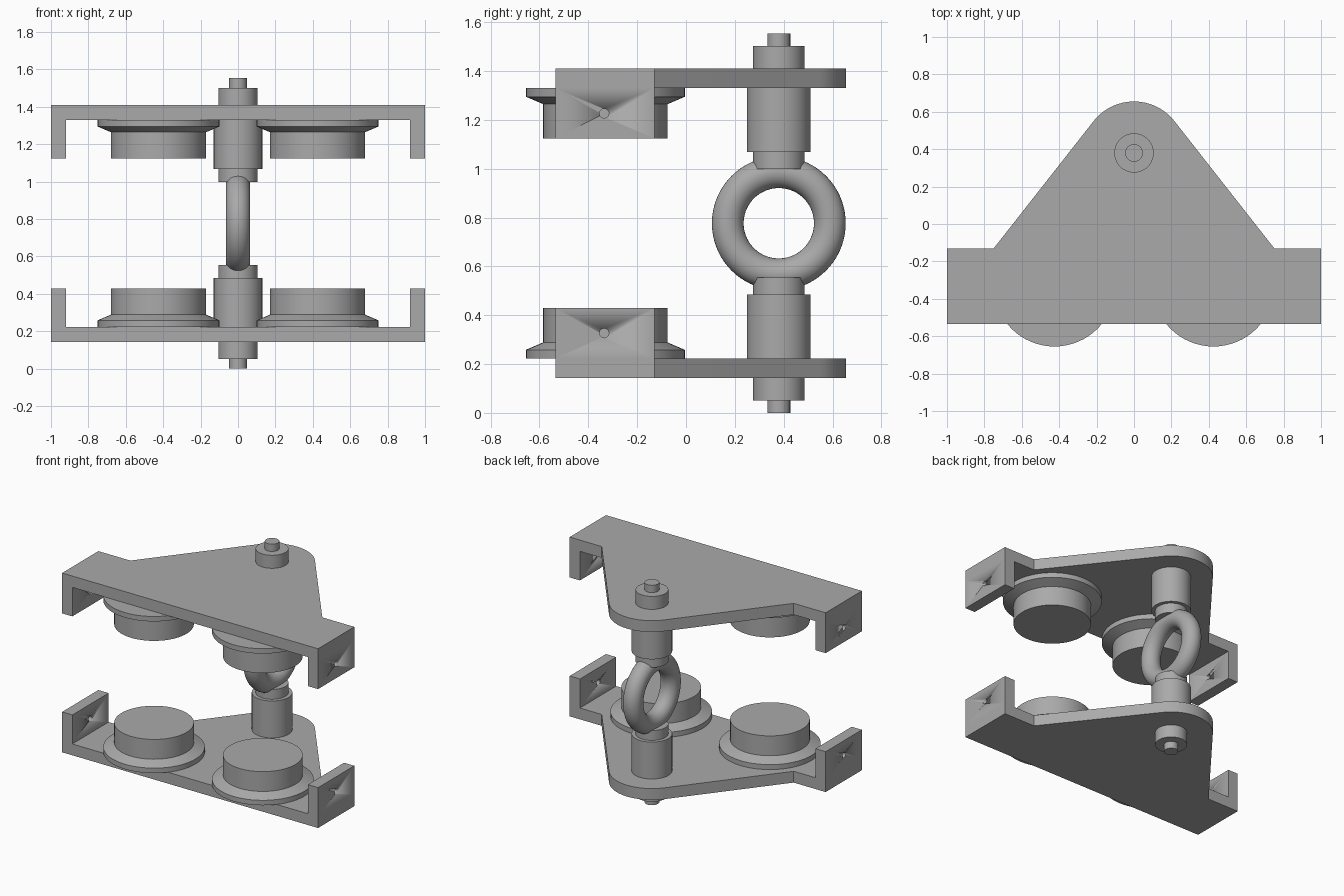
import bpy
import bmesh
from math import pi, sin, cos, atan2, radians
from mathutils import Matrix, Vector

if "Cube" in bpy.data.objects:
    bpy.data.objects.remove(bpy.data.objects["Cube"])

MID = 0.7765          # height of the mirror plane between the two halves
STUD_Y = 0.38

steel = bpy.data.materials.new("grey steel")
steel.use_nodes = True
grey = (0.4, 0.4, 0.4, 1)
steel.diffuse_color = grey
steel.node_tree.nodes["Principled BSDF"].inputs["Base Color"].default_value = grey


def finish(name, bm):
    """Turn a bmesh into a named steel object with crisp edges."""
    bmesh.ops.recalc_face_normals(bm, faces=bm.faces)
    mesh = bpy.data.meshes.new(name)
    bm.to_mesh(mesh)
    bm.free()
    mesh.materials.append(steel)
    obj = bpy.data.objects.new(name, mesh)
    bpy.context.collection.objects.link(obj)
    bpy.ops.object.select_all(action='DESELECT')
    obj.select_set(True)
    bpy.context.view_layer.objects.active = obj
    bpy.ops.object.shade_smooth_by_angle(angle=radians(30))
    return obj


def turned(name, profile, x, y, side, steps=64):
    """Spin a (radius, height above mid plane) profile about a vertical axis."""
    bm = bmesh.new()
    rings = []
    for r, h in profile:
        rings.append([bm.verts.new((x + r * cos(2 * pi * i / steps),
                                    y + r * sin(2 * pi * i / steps),
                                    MID + side * h)) for i in range(steps)])
    for a, b in zip(rings, rings[1:]):
        for i in range(steps):
            j = (i + 1) % steps
            bm.faces.new((a[i], a[j], b[j], b[i]))
    bm.faces.new(rings[0])
    bm.faces.new(rings[-1])
    return finish(name, bm)


def extrude(bm, faces, dz):
    out = bmesh.ops.extrude_face_region(bm, geom=faces)["geom"]
    moved = [g for g in out if isinstance(g, bmesh.types.BMVert)]
    bmesh.ops.translate(bm, verts=moved, vec=(0, 0, dz))
    return [g for g in out if isinstance(g, bmesh.types.BMFace)]


def bracket(name, side):
    """Triangular plate with rounded tip and two drilled end lugs."""
    front, back, inner, nose = -0.535, -0.13, 0.92, 0.275
    right = [(inner, front), (1, front), (1, back), (inner, back), (0.75, back)]
    # The nose arc starts where the sloping edge is tangent to it
    start = atan2(0.617, 0.787)
    n = 24
    arc = [(nose * cos(start + (pi - 2 * start) * i / n),
            STUD_Y + nose * sin(start + (pi - 2 * start) * i / n)) for i in range(n + 1)]
    left = [(-x, y) for x, y in reversed(right)]
    bm = bmesh.new()
    verts = [bm.verts.new((x, y, MID + side * 0.633)) for x, y in right + arc + left]
    bm.faces.new(verts)
    bmesh.ops.connect_verts(bm, verts=[verts[0], verts[3]])
    bmesh.ops.connect_verts(bm, verts=[verts[-1], verts[-4]])
    lower = extrude(bm, bm.faces[:], -side * 0.08)
    ends = [f for f in lower if abs(f.calc_center_median().x) > inner]
    extrude(bm, ends, -side * 0.205)
    obj = finish(name, bm)

    # Small cross hole through both lugs
    cut = bmesh.new()
    spot = Matrix.Translation((0, -0.335, MID + side * 0.45)) @ Matrix.Rotation(pi / 2, 4, 'Y')
    bmesh.ops.create_cone(cut, cap_ends=True, segments=24, radius1=0.019,
                          radius2=0.019, depth=2.4, matrix=spot)
    cutter = finish("hole_cutter", cut)
    cutter.hide_render = True
    bpy.context.view_layer.objects.active = obj
    mod = obj.modifiers.new("lug_holes", 'BOOLEAN')
    mod.operation = 'DIFFERENCE'
    mod.solver = 'EXACT'
    mod.object = cutter
    bpy.ops.object.modifier_apply(modifier=mod.name)
    bpy.data.objects.remove(cutter)


# Two mirrored halves: bracket, flanged pads and stepped stud
pad = [(0.325, 0.553), (0.325, 0.518), (0.255, 0.488), (0.255, 0.348)]
boss = [(0.13, 0.553), (0.13, 0.292), (0.105, 0.292), (0.105, 0.222)]
nut = [(0.105, 0.633), (0.105, 0.725), (0.047, 0.725), (0.047, 0.7765)]
for half, side in (("upper", 1), ("lower", -1)):
    bracket(half + "_bracket", side)
    for hand, x in (("left", 0.425), ("right", -0.425)):
        turned(f"{half}_{hand}_pad", pad, x, -0.33, side)
    turned(half + "_boss", boss, 0, STUD_Y, side)
    turned(half + "_nut_and_stud", nut, 0, STUD_Y, side)

# Ring joining the two studs
bpy.ops.mesh.primitive_torus_add(major_radius=0.209, minor_radius=0.065,
                                 major_segments=72, minor_segments=32,
                                 location=(0, STUD_Y, MID), rotation=(0, pi / 2, 0))
ring = bpy.context.object
ring.name = "joining_ring"
ring.data.materials.append(steel)
bpy.ops.object.shade_smooth()
